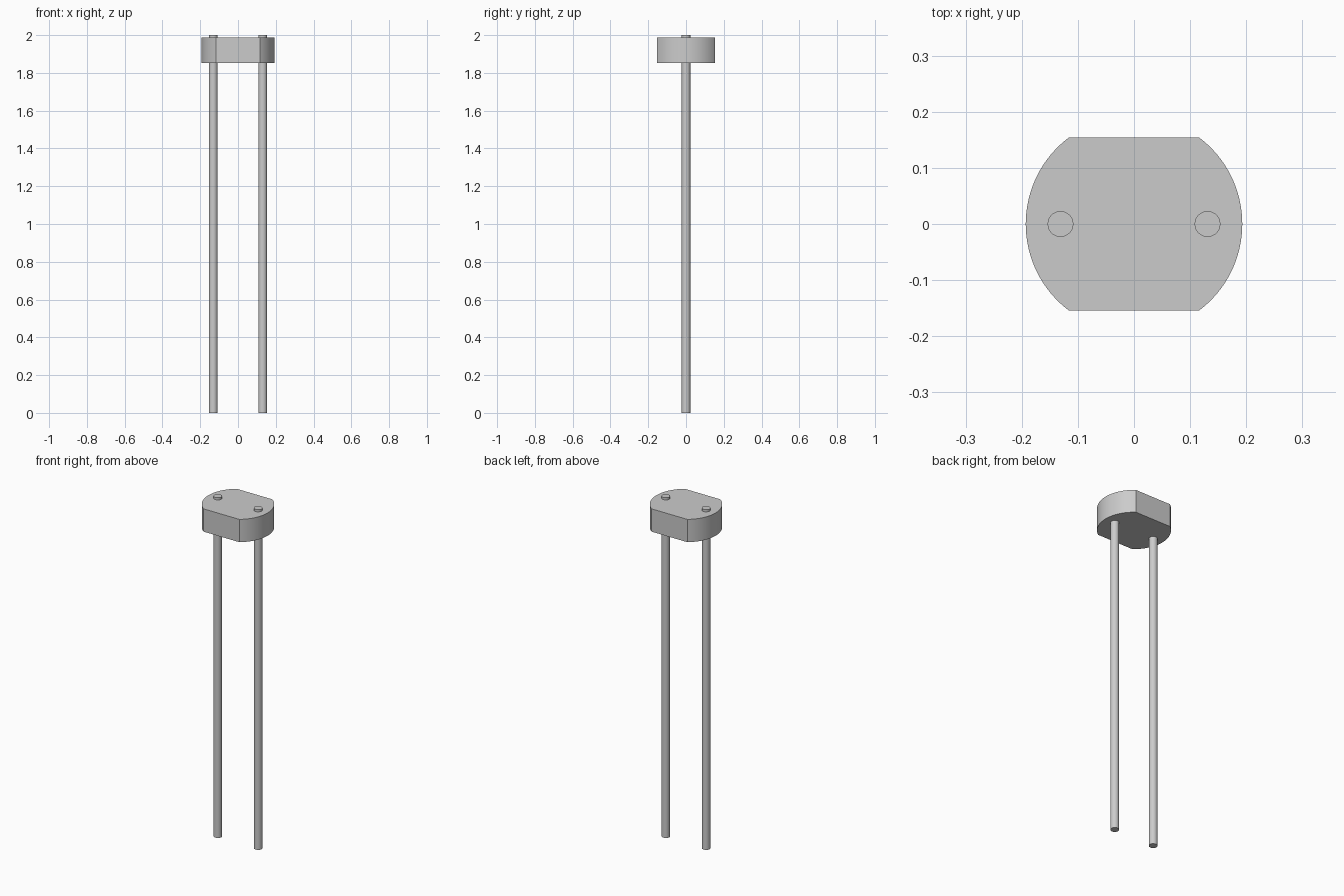
import bpy
import bmesh
from math import asin, cos, sin, pi, radians

cube = bpy.data.objects.get("Cube")
if cube:
    bpy.data.objects.remove(cube, do_unlink=True)

RADIUS, HALF_DEPTH = 0.193, 0.154
BODY_BOTTOM, BODY_TOP = 1.853, 1.987
LEAD_X, LEAD_RADIUS, LEAD_TOP = 0.131, 0.023, 2.0
ARC_STEPS = 32

grey = bpy.data.materials.new("light_grey")
grey.use_nodes = True
colour = (0.6, 0.6, 0.6, 1)
grey.diffuse_color = colour
grey.node_tree.nodes["Principled BSDF"].inputs["Base Color"].default_value = colour


def finish(obj, name):
    obj.name = name
    obj.data.materials.append(grey)
    bpy.ops.object.select_all(action="DESELECT")
    obj.select_set(True)
    bpy.context.view_layer.objects.active = obj
    bpy.ops.object.shade_smooth_by_angle(angle=radians(30))


# Sensor body: a disc with flat front and back, extruded upward
corner = asin(HALF_DEPTH / RADIUS)
angles = [side + corner * (2 * i / ARC_STEPS - 1)
          for side in (0, pi) for i in range(ARC_STEPS + 1)]
bm = bmesh.new()
base = bm.faces.new([bm.verts.new((RADIUS * cos(a), RADIUS * sin(a), BODY_BOTTOM))
                     for a in angles])
extruded = bmesh.ops.extrude_face_region(bm, geom=[base], use_keep_orig=True)
top_verts = [g for g in extruded["geom"] if isinstance(g, bmesh.types.BMVert)]
bmesh.ops.translate(bm, verts=top_verts, vec=(0, 0, BODY_TOP - BODY_BOTTOM))
bmesh.ops.recalc_face_normals(bm, faces=bm.faces)
mesh = bpy.data.meshes.new("sensor_body")
bm.to_mesh(mesh)
bm.free()
body = bpy.data.objects.new("sensor_body", mesh)
bpy.context.collection.objects.link(body)
finish(body, "sensor_body")

# Wire leads: run through the body and poke out of its top
for name, side in (("left_lead", 1), ("right_lead", -1)):
    bpy.ops.mesh.primitive_cylinder_add(vertices=32, radius=LEAD_RADIUS, depth=LEAD_TOP,
                                        location=(side * LEAD_X, 0, LEAD_TOP / 2))
    finish(bpy.context.object, name)
